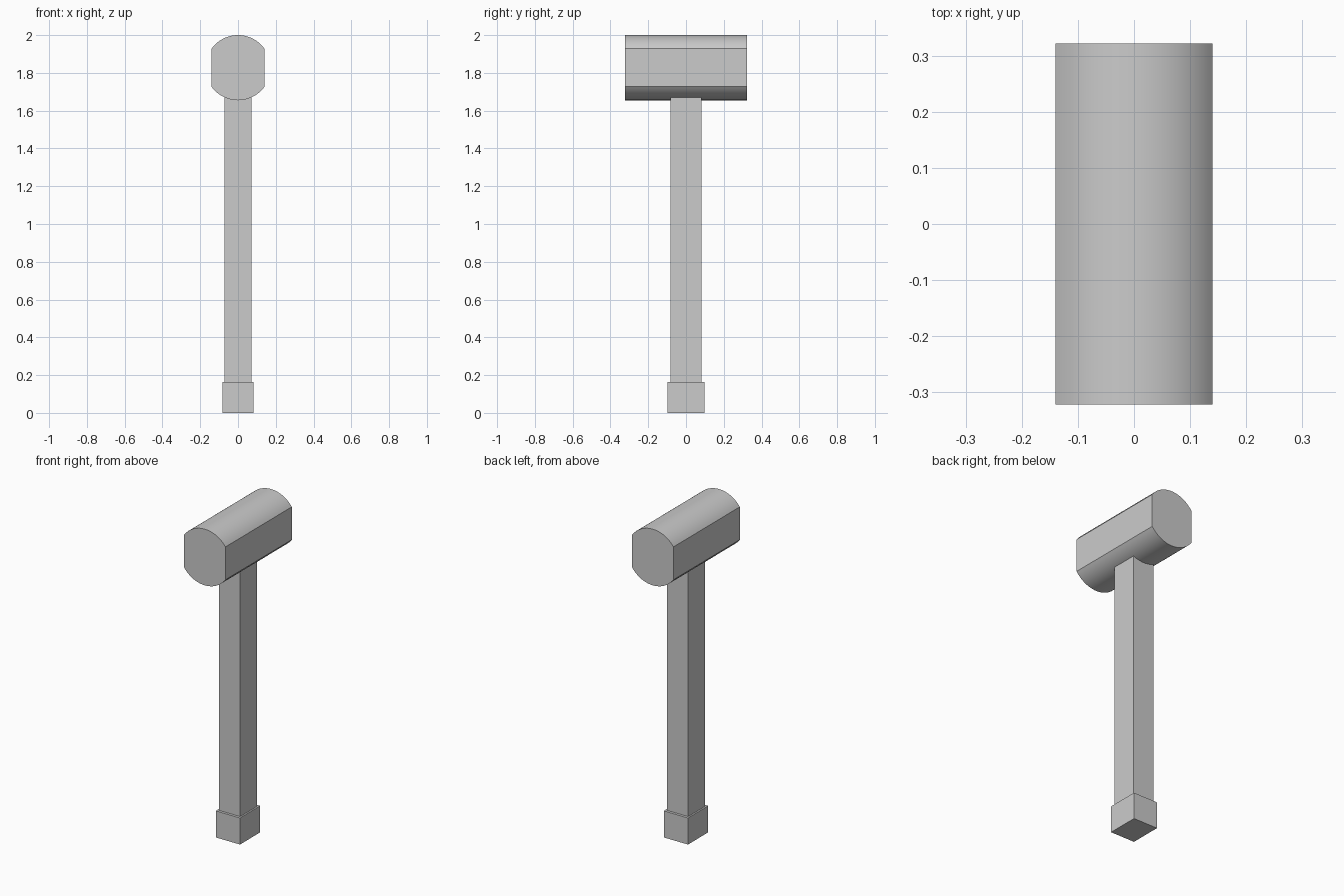
import bpy, bmesh, math

cube = bpy.data.objects.get("Cube")
if cube:
    bpy.data.objects.remove(cube, do_unlink=True)

grey = bpy.data.materials.new("light grey")
grey.use_nodes = True
colour = (0.6, 0.6, 0.6, 1)
grey.diffuse_color = colour
grey.node_tree.nodes["Principled BSDF"].inputs["Base Color"].default_value = colour


def finish(name, bm):
    bmesh.ops.recalc_face_normals(bm, faces=bm.faces)
    mesh = bpy.data.meshes.new(name)
    bm.to_mesh(mesh)
    bm.free()
    mesh.materials.append(grey)
    obj = bpy.data.objects.new(name, mesh)
    bpy.context.collection.objects.link(obj)
    return obj


def box(name, half_x, half_y, z0, z1):
    bm = bmesh.new()
    bmesh.ops.create_cube(bm, size=1)
    for v in bm.verts:
        v.co.x *= 2 * half_x
        v.co.y *= 2 * half_y
        v.co.z = z1 if v.co.z > 0 else z0
    return finish(name, bm)


def hammer_head(radius, half_width, half_length, top):
    # Round bar with both sides cut flat, extruded along y
    bm = bmesh.new()
    spread = math.asin(half_width / radius)
    steps = 24
    profile = []
    for side in (0, math.pi):
        for i in range(steps + 1):
            a = side + spread * (2 * i / steps - 1)
            profile.append(bm.verts.new((radius * math.sin(a), -half_length,
                                         top - radius + radius * math.cos(a))))
    cap = bm.faces.new(profile)
    ext = bmesh.ops.extrude_face_region(bm, geom=[cap], use_keep_orig=True)
    moved = [g for g in ext["geom"] if isinstance(g, bmesh.types.BMVert)]
    bmesh.ops.translate(bm, verts=moved, vec=(0, 2 * half_length, 0))
    return finish("hammer_head", bm)


# Grip block, shaft and head
box("grip_end", 0.082, 0.098, 0, 0.163)
box("handle", 0.072, 0.082, 0.163, 1.72)
head = hammer_head(0.1725, 0.14, 0.322, 2)

# Smooth the curved surfaces, keeping the flat cuts crisp
bpy.ops.object.select_all(action="DESELECT")
head.select_set(True)
bpy.context.view_layer.objects.active = head
bpy.ops.object.shade_smooth_by_angle(angle=math.radians(20))
